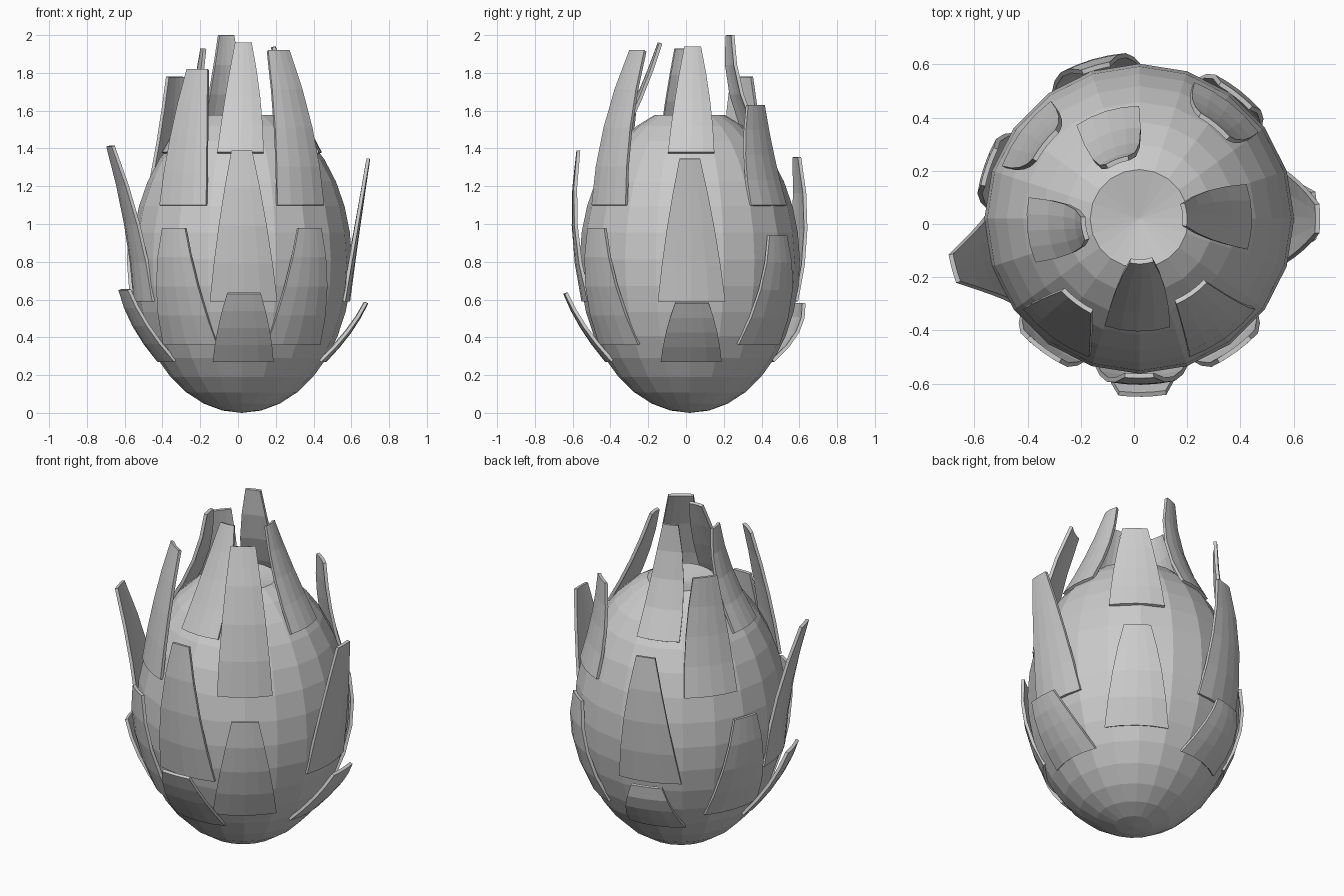
import bpy
from math import sin, cos, pi, radians, sqrt

if "Cube" in bpy.data.objects:
    bpy.data.objects.remove(bpy.data.objects["Cube"])

CX = CY = 0.02                       # fruit axis
RAD, MID, TOP = 0.58, 0.80, 0.82     # widest radius, its height, upper half height


def make_object(name, verts, faces):
    me = bpy.data.meshes.new(name)
    me.from_pydata(verts, [], faces)
    ob = bpy.data.objects.new(name, me)
    bpy.context.collection.objects.link(ob)
    return ob


def polar(r, a, z):
    return (CX + r * cos(a), CY + r * sin(a), z)


def body_radius(z):
    h = TOP if z > MID else MID
    return RAD * sqrt(max(0, 1 - ((z - MID) / h) ** 2))


# Egg-shaped body: two half ellipses, cut off at the top with a shallow dimple
N, RINGS = 20, 16
verts, faces = [], []
for i in range(RINGS):
    phi = radians(-90 + 161.5 * (i + 1) / RINGS)
    z = MID + (TOP if phi > 0 else MID) * sin(phi)
    verts += [polar(RAD * 1.005 * cos(phi), 2 * pi * k / N, z) for k in range(N)]
bottom = len(verts)
verts += [(CX, CY, 0), (CX, CY, 1.545)]
for k in range(N):
    k2 = (k + 1) % N
    faces.append((bottom, k2, k))
    for i in range(0, (RINGS - 1) * N, N):
        faces.append((i + k, i + k2, i + N + k2, i + N + k))
    faces.append((bottom - N + k, bottom - N + k2, bottom + 1))
make_object("fruit_body", verts, faces)


# Scale: tapered strip curved round the body, its radius a parabola from base to tip
def scale(name, az, twist, z0, z1, r_mid, r_tip, w0, w1):
    cols, nrows = 4, 4
    r0 = body_radius(z0) + 0.014
    verts, faces = [], []
    for i in range(nrows + 1):
        t = i / nrows
        r = (r0 * (1 - t) * (1 - 2 * t) + r_mid * 4 * t * (1 - t)
             + r_tip * t * (2 * t - 1))
        half = (w0 + (w1 - w0) * t + 0.04 * t * (1 - t)) / r
        for j in range(cols + 1):
            a = radians(az + twist * t) + half * (2 * j / cols - 1)
            verts.append(polar(r, a, z0 + (z1 - z0) * t))
    for i in range(nrows):
        for j in range(cols):
            a = i * (cols + 1) + j
            faces.append((a, a + 1, a + cols + 2, a + cols + 1))
    ob = make_object(name, verts, faces)
    mod = ob.modifiers.new("thickness", 'SOLIDIFY')
    mod.thickness = 0.018
    mod.offset = -1


# Rows of four, alternating in azimuth: base height, mid radius, widths, tips (height, radius)
straight = (-89, 1, 107, 196)
diagonal = (-126, -54, 52, 150)
rows = [
    ("lowest_scale", straight, 0, .27, .58, .165, .09,
     [(.63, .67), (.58, .67), (.58, .62), (.65, .66)]),
    ("lower_scale", diagonal, 0, .36, .60, .18, .075,
     [(.98, .62), (.98, .62), (.94, .60), (.96, .61)]),
    ("middle_scale", straight, -1, .59, .625, .182, .055,
     [(1.39, .60), (1.345, .68), (1.355, .60), (1.41, .73)]),
    ("upper_scale", diagonal, -1, 1.10, .49, .155, .07,
     [(1.82, .40), (1.92, .35), (1.63, .46), (1.78, .46)]),
    ("crown_scale", straight, 4, 1.38, .285, .125, .045,
     [(1.96, .17), (1.94, .18), (2.0, .24), (1.93, .22)]),
]
# Single scales that lean off their row's direction
lean = {"lower_scale_4": 11, "upper_scale_4": -7, "crown_scale_4": -10, "crown_scale_1": -2}
for name, azimuths, twist, z0, r_mid, w0, w1, tips in rows:
    for n, (z1, r_tip) in enumerate(tips):
        part = f"{name}_{n + 1}"
        scale(part, azimuths[n] + lean.get(part, 0), twist, z0, z1, r_mid, r_tip, w0, w1)
